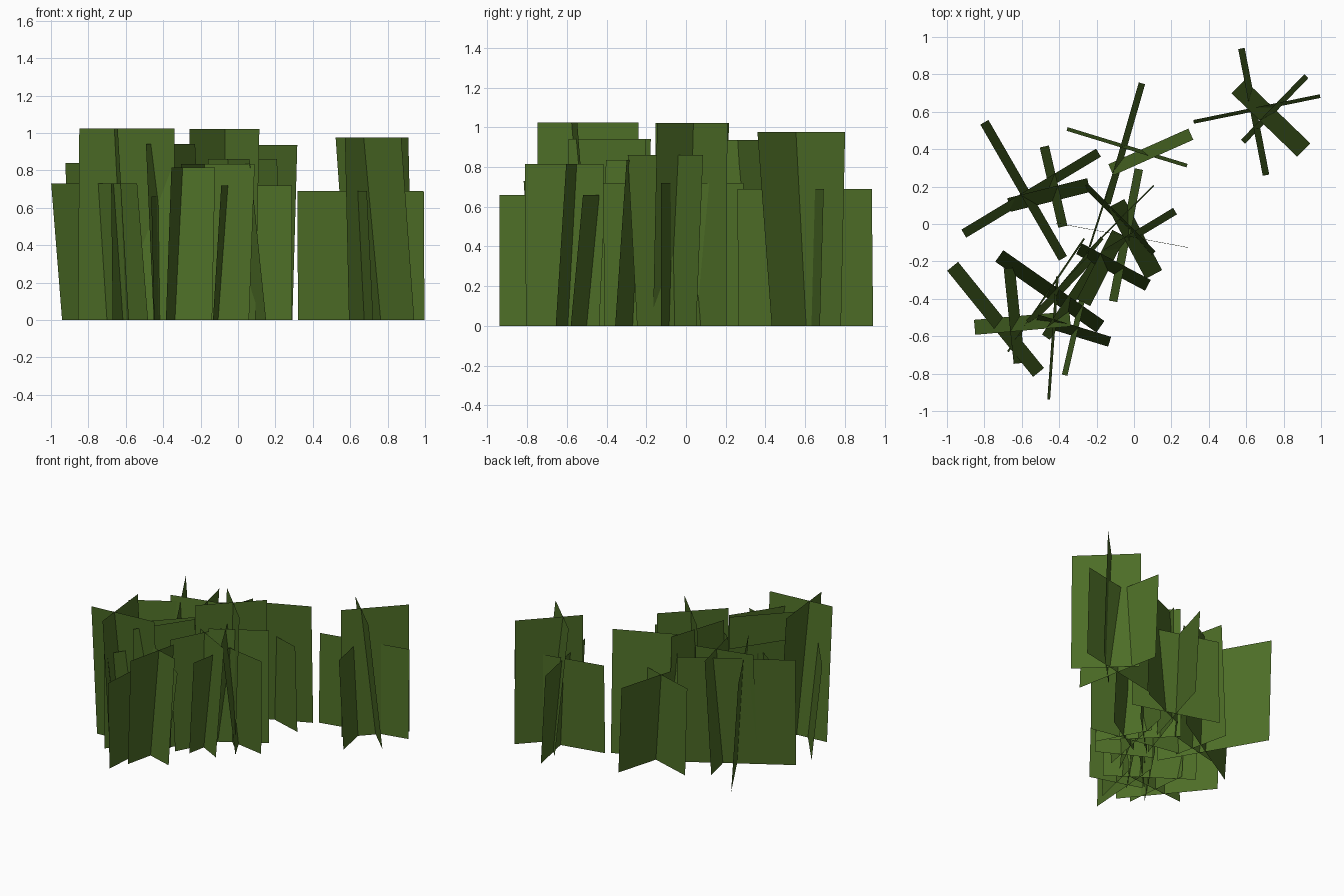
import bpy, math
from mathutils import Vector

if "Cube" in bpy.data.objects:
    bpy.data.objects.remove(bpy.data.objects["Cube"])

green = bpy.data.materials.new("grass_green")
green.diffuse_color = (0.075, 0.155, 0.02, 1)
green.use_nodes = True
green.node_tree.nodes["Principled BSDF"].inputs["Base Color"].default_value = green.diffuse_color


def card(name, width, height, x, y, angle, lean):
    """One flat grass card: centre, heading in degrees, sideways lean of the top edge."""
    a = math.radians(angle)
    along = Vector((math.cos(a), math.sin(a), 0)) * width / 2
    side = Vector((-math.sin(a), math.cos(a), 0)) * lean / 2
    mid, up = Vector((x, y, 0)), Vector((0, 0, height))
    verts = [mid - along - side, mid + along - side,
             mid + along + side + up, mid - along + side + up]
    if lean > 0:  # the upper side of every card is its front
        verts.reverse()
    mesh = bpy.data.meshes.new(name)
    mesh.from_pydata(verts, [], [(0, 1, 2, 3)])
    mesh.materials.append(green)
    bpy.context.collection.objects.link(bpy.data.objects.new(name, mesh))


def clump(name, wide, tall, wide_cards, tall_cards):
    """Square cards of side 'wide' crossed with cards twice as high as their width 'tall'."""
    for i, c in enumerate(wide_cards):
        card(f"{name}_wide_blade_{i + 1}", wide, wide, *c)
    for i, c in enumerate(tall_cards):
        card(f"{name}_tall_blade_{i + 1}", tall, tall * 2, *c)


# Separate clump at the back right
clump("back_right", 0.69, 0.488,
      [(0.64, 0.60, -79, -0.035), (0.657, 0.615, 11.5, 0.02)],
      [(0.732, 0.565, -44, -0.10), (0.752, 0.615, 46, 0.03)])
# Broad clump at the back left
clump("back_left", 0.84, 0.44,
      [(-0.59, 0.18, -60, -0.05), (-0.55, 0.165, 31, 0.05)],
      [(-0.43, 0.20, -77, 0.05), (-0.455, 0.155, 14, 0.075)])
# Clump at the front left
clump("front_left", 0.73, 0.512,
      [(-0.74, -0.51, -51, -0.075), (-0.47, -0.38, 56, 0.01)],
      [(-0.597, -0.53, 5, -0.08), (-0.64, -0.49, -84, -0.06)])
# Clump left of the middle
clump("middle_left", 0.66, 0.47,
      [(-0.45, -0.36, -35, 0.075), (-0.433, -0.61, 86, 0.015)],
      [(-0.34, -0.41, 56, 0.05), (-0.40, -0.36, 46, 0.04)])
# Clump at the back
clump("back", 0.67, 0.468,
      [(-0.05, 0.43, 74, 0.035), (-0.037, 0.41, -17, -0.02)],
      [(0.09, 0.385, 24, -0.065), (-0.165, 0.10, 72, 0.01)])
# Tall clump in the middle
clump("middle", 0.72, 0.511,
      [(-0.043, -0.06, 79, -0.045), (-0.065, -0.06, -10.5, 0.002)],
      [(-0.077, 0.025, -45, 0.03), (-0.075, 0.025, 45, 0.008)])
# Small clump in front of the middle
clump("middle_front", 0.59, 0.417,
      [(-0.36, -0.30, 50, 0.02)],
      [(-0.11, -0.23, -28, 0.065), (-0.175, -0.235, 63, 0.08)])
# Pairs of tall blades
clump("middle_pair", 0.61, 0.43, [],
      [(0.005, -0.08, -62, -0.10), (0.035, -0.042, 31, 0.04)])
clump("front_pair", 0.575, 0.407, [],
      [(-0.325, -0.57, -17, 0.055), (-0.325, -0.61, 77, -0.03)])
